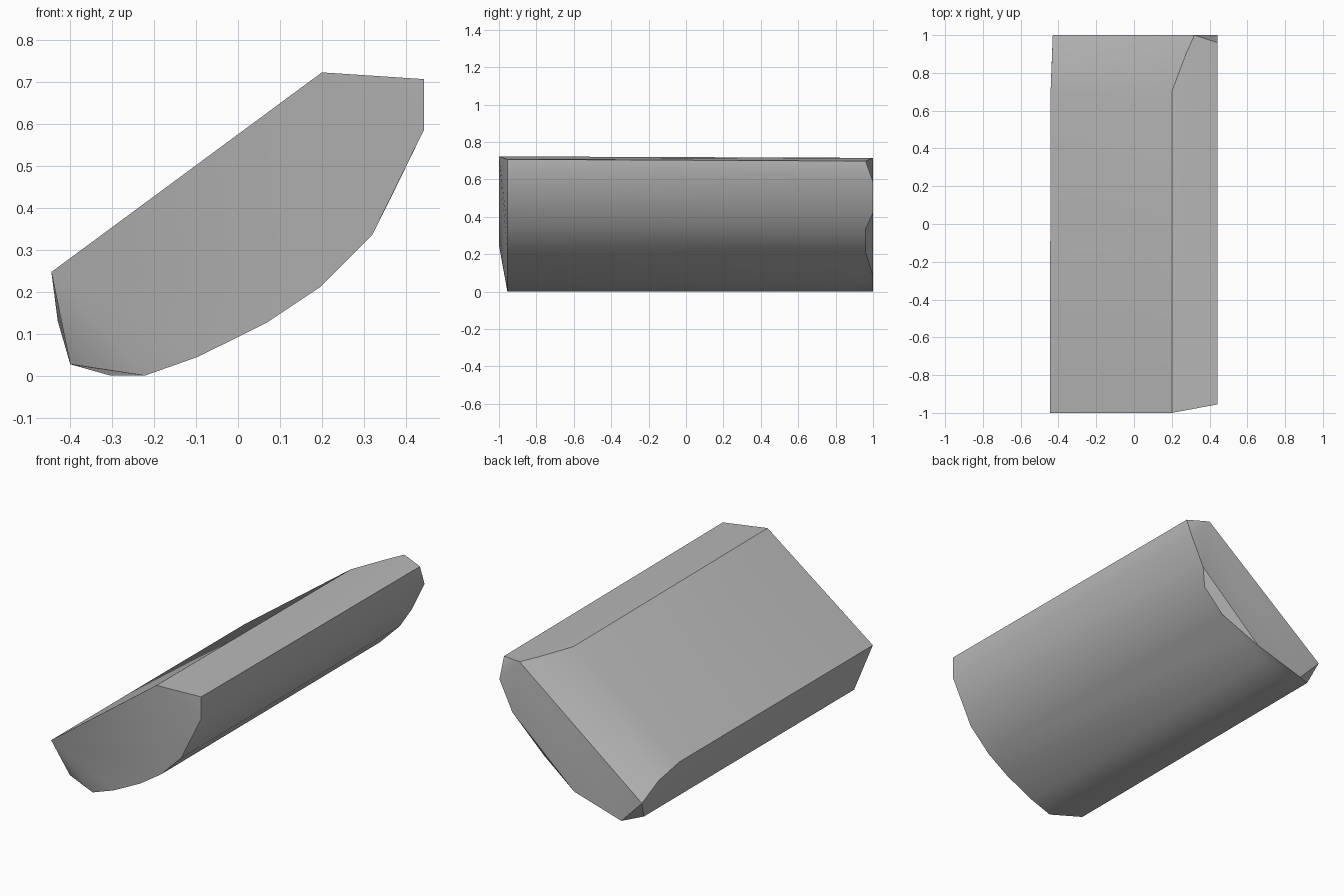
import bpy
import bmesh
from math import radians

cube = bpy.data.objects.get("Cube")
if cube:
    bpy.data.objects.remove(cube, do_unlink=True)

# Single stone grey
grey = bpy.data.materials.new("stone_grey")
grey.use_nodes = True
grey.diffuse_color = (0.48, 0.48, 0.48, 1)
grey.node_tree.nodes["Principled BSDF"].inputs["Base Color"].default_value = grey.diffuse_color


def hull_object(name, points, material):
    """Solid convex block wrapped around its corner points."""
    bm = bmesh.new()
    for p in points:
        bm.verts.new(p)
    result = bmesh.ops.convex_hull(bm, input=bm.verts[:])
    inside = {g for g in result["geom_interior"] + result["geom_unused"]
              if isinstance(g, bmesh.types.BMVert)}
    bmesh.ops.delete(bm, geom=list(inside), context="VERTS")
    bmesh.ops.recalc_face_normals(bm, faces=bm.faces[:])
    mesh = bpy.data.meshes.new(name)
    bm.to_mesh(mesh)
    bm.free()
    mesh.materials.append(material)
    obj = bpy.data.objects.new(name, mesh)
    bpy.context.collection.objects.link(obj)
    return obj


# Rounded underside of the cross-section (x, z), shared by both ends
arc = [(0.443, 0.585), (0.32, 0.335), (0.197, 0.212),
       (0.07, 0.127), (-0.095, 0.045), (-0.222, 0.0)]

# Front end: the upper edge stands forward, the arc is set back
front = [(-0.445, -1, 0.247), (0.2, -1, 0.723),
         (0.443, -0.955, 0.707), (-0.4, -0.9, 0.027)]
front += [(x, -0.955, z) for x, z in arc]

# Back end face
back = [(-0.43, 1, 0.131), (0.32, 1, 0.715), (0.443, 1, 0.585),
        (0.364, 1, 0.423), (-0.015, 1, 0.085), (-0.304, 1, 0.0)]

# Worn corners just before the back end
worn = [(0.443, 0.96, 0.698), (-0.4, 0.94, 0.027), (-0.435, 0.86, 0.205),
        (-0.442, 0.69, 0.245), (0.2, 0.7, 0.716), (0.275, 0.9, 0.715)]
worn += [(x, 0.96, z) for x, z in arc[1:5]]
worn.append((-0.222, 0.9, 0.0))

block = hull_object("stone_block", front + back + worn, grey)

# Smooth over the rounded underside, sharp at the hard edges
bpy.ops.object.select_all(action="DESELECT")
block.select_set(True)
bpy.context.view_layer.objects.active = block
bpy.ops.object.shade_smooth_by_angle(angle=radians(30))
